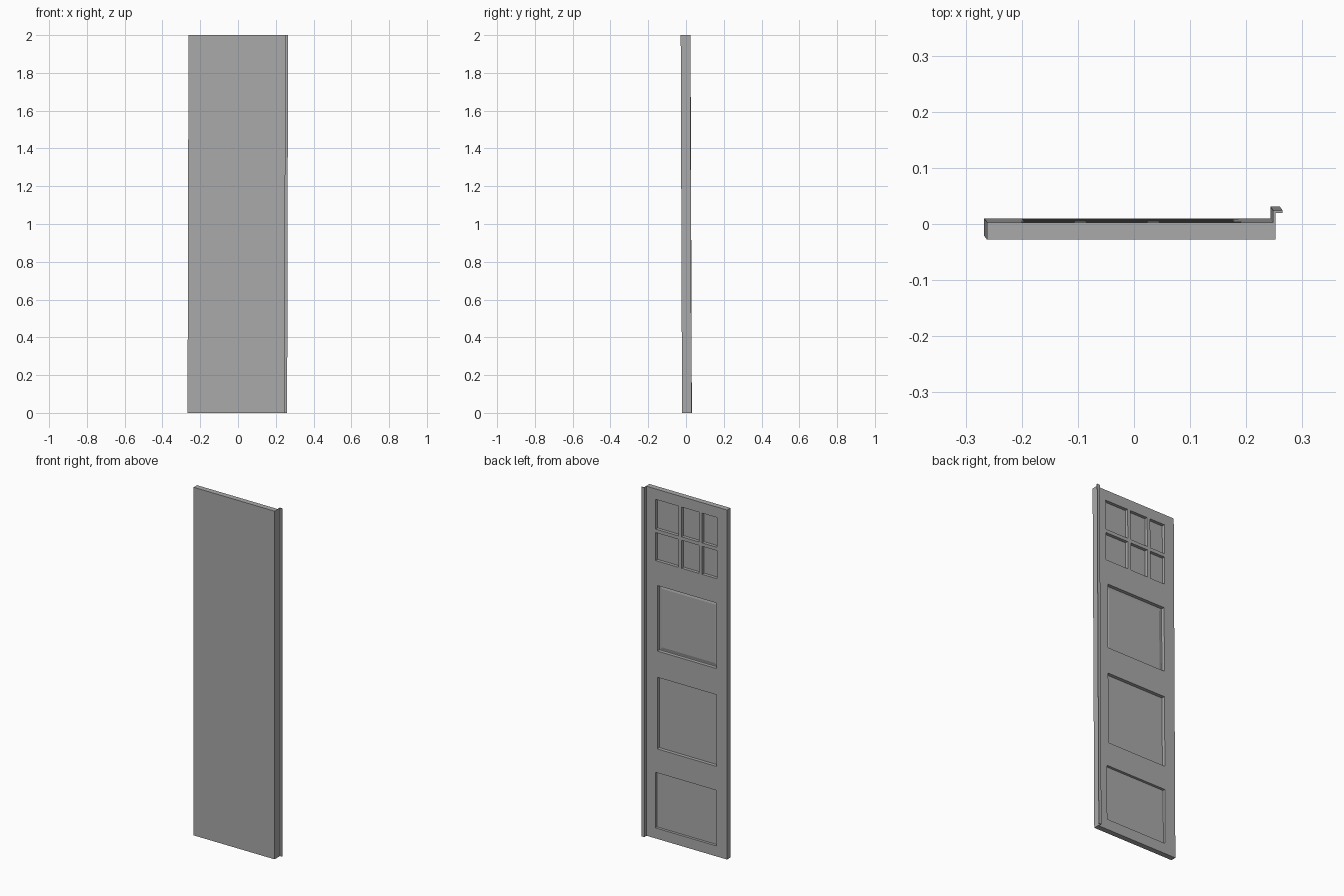
import bpy, bmesh
from mathutils import Matrix

cube = bpy.data.objects.get("Cube")
if cube:
    bpy.data.objects.remove(cube, do_unlink=True)

# One plain grey for the whole panel
grey = bpy.data.materials.new("plain_grey")
grey.use_nodes = True
COLOUR = (0.4, 0.4, 0.4, 1)
grey.diffuse_color = COLOUR
grey.node_tree.nodes["Principled BSDF"].inputs["Base Color"].default_value = COLOUR

BACK = 0.01
LEAN = Matrix(((1, 0, 0.0025, 0), (0, 1, -0.0035, 0), (0, 0, 1, 0), (0, 0, 0, 1)))


def add_box(bm, x0, x1, y0, y1, z0, z1):
    """Add an axis-aligned box; returns its vertices."""
    verts = bmesh.ops.create_cube(bm, size=1)["verts"]
    for v in verts:
        v.co = ((x0 + x1) / 2 + v.co.x * (x1 - x0),
                (y0 + y1) / 2 + v.co.y * (y1 - y0),
                (z0 + z1) / 2 + v.co.z * (z1 - z0))
    return verts


def finish(name, bm):
    mesh = bpy.data.meshes.new(name)
    bm.to_mesh(mesh)
    bm.free()
    mesh.materials.append(grey)
    obj = bpy.data.objects.new(name, mesh)
    bpy.context.collection.objects.link(obj)
    return obj


# Door slab
bm = bmesh.new()
add_box(bm, -0.267, 0.247, -0.021, BACK, 0, 2)
door = finish("door_slab", bm)

# Recesses: six window panes above three panels
recesses = [(x0, x1, z0, z1, 0.018)
            for x0, x1 in ((0.04, 0.186), (-0.09, 0.02), (-0.205, -0.11))
            for z0, z1 in ((1.77, 1.94), (1.59, 1.75))]
recesses += [(-0.20, 0.175, 1.075, 1.45, 0.02),
             (-0.20, 0.175, 0.515, 0.925, 0.02),
             (-0.20, 0.186, 0.06, 0.378, 0.015)]
bm = bmesh.new()
for x0, x1, z0, z1, depth in recesses:
    add_box(bm, x0, x1, BACK - depth, BACK + 0.02, z0, z1)
cutter = finish("recess_cutter", bm)
cutter.hide_render = True

cut = door.modifiers.new("recesses", "BOOLEAN")
cut.object = cutter
cut.operation = "DIFFERENCE"
cut.solver = "EXACT"
bpy.context.view_layer.objects.active = door
bpy.ops.object.modifier_apply(modifier=cut.name)
bpy.data.objects.remove(cutter, do_unlink=True)

# Raised field with sloping borders in the upper panel
bm = bmesh.new()
for v in add_box(bm, -0.20, 0.175, -0.011, -0.006, 1.075, 1.45):
    if v.co.y > -0.008:
        v.co.x += 0.02 if v.co.x < 0 else -0.02
        v.co.z += 0.02 if v.co.z < 1.2 else -0.02
field = finish("raised_field", bm)

# L-shaped metal edge strip: web and outward lip
bm = bmesh.new()
outline = [(0.243, BACK), (0.247, BACK), (0.247, 0.027), (0.26, 0.027), (0.26, 0.031), (0.243, 0.031)]
profile = bm.faces.new([bm.verts.new((x, y, 0)) for x, y in outline])
top = bmesh.ops.extrude_face_region(bm, geom=[profile])["geom"]
bmesh.ops.translate(bm, vec=(0, 0, 2), verts=[g for g in top if isinstance(g, bmesh.types.BMVert)])
bmesh.ops.recalc_face_normals(bm, faces=bm.faces)
strip = finish("edge_strip", bm)

# The whole door leans very slightly
for part in (door, field, strip):
    part.data.transform(LEAN)
